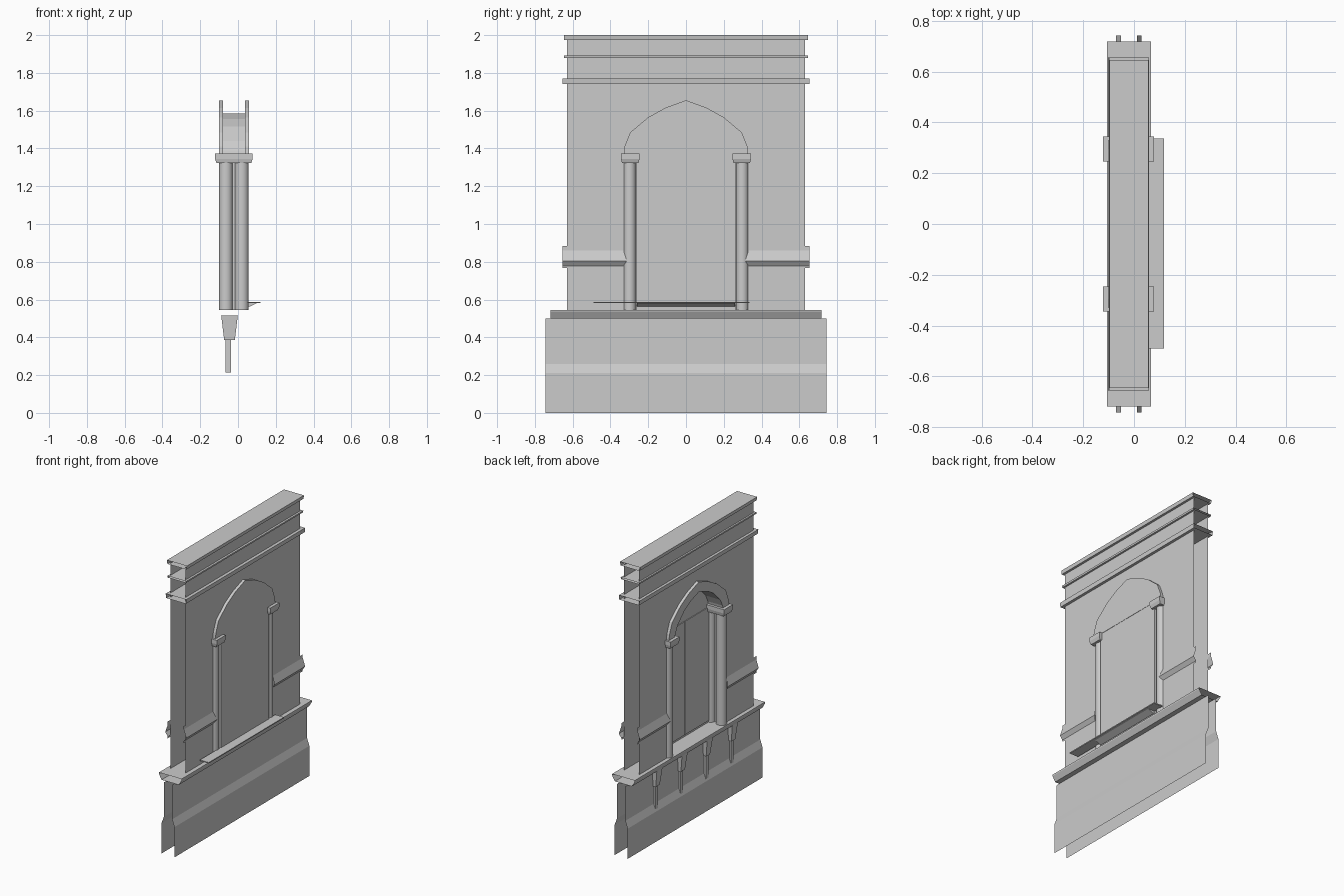
import bpy, bmesh, math

cube = bpy.data.objects.get("Cube")
if cube:
    bpy.data.objects.remove(cube, do_unlink=True)

stone = bpy.data.materials.new("grey_stone")
stone.use_nodes = True
GREY = (0.6, 0.6, 0.6, 1)
stone.diffuse_color = GREY
stone.node_tree.nodes["Principled BSDF"].inputs["Base Color"].default_value = GREY

MID = -0.02                    # centre plane of the wall
WALL = {-1: -0.08, 1: 0.037}   # x of the two wall skins
SIDE = {-1: "right", 1: "left"}


def finish(name, bm, sheet=False):
    """Turn a bmesh into a stone object with outward normals."""
    if sheet:
        bm.normal_update()
        for f in bm.faces:
            if f.normal.x * (f.calc_center_median().x - MID) < 0:
                f.normal_flip()
    else:
        bmesh.ops.recalc_face_normals(bm, faces=bm.faces)
    mesh = bpy.data.meshes.new(name)
    bm.to_mesh(mesh)
    bm.free()
    mesh.materials.append(stone)
    ob = bpy.data.objects.new(name, mesh)
    bpy.context.collection.objects.link(ob)
    return ob


def sweep(name, start, end, closed=False, caps=False, sheet=False):
    """Join two matching outlines of 3D points with quads."""
    bm = bmesh.new()
    a = [bm.verts.new(p) for p in start]
    b = [bm.verts.new(p) for p in end]
    n = len(a)
    for i in range(n if closed else n - 1):
        j = (i + 1) % n
        bm.faces.new((a[i], a[j], b[j], b[i]))
    if caps:
        bm.faces.new(a)
        bm.faces.new(b)
    return finish(name, bm, sheet)


def along_y(name, profile, y0, y1, **kw):
    return sweep(name, [(x, y0, z) for x, z in profile],
                 [(x, y1, z) for x, z in profile], **kw)


def along_x(name, outline, x0, x1, **kw):
    return sweep(name, [(x0, y, z) for y, z in outline],
                 [(x1, y, z) for y, z in outline], **kw)


def skin(name, outline, x):
    bm = bmesh.new()
    bm.faces.new([bm.verts.new((x, y, z)) for y, z in outline])
    return finish(name, bm, sheet=True)


def arch(half):
    """Mirror one half of an arch, listed from springing to peak."""
    return half + [(-y, z) for y, z in reversed(half[:-1])]


SPRING, FLOOR = 1.37, 0.546
outer = arch([(0.33, SPRING), (0.325, 1.41), (0.295, 1.485), (0.2, 1.565),
              (0.11, 1.615), (0, 1.655)])
inner = arch([(0.265, SPRING), (0.26, 1.39), (0.235, 1.44), (0.16, 1.515),
              (0.09, 1.555), (0, 1.585)])
JAMB = 0.298
niche = [(JAMB, FLOOR), (JAMB, SPRING)] + inner + [(-JAMB, SPRING), (-JAMB, FLOOR)]

# Wall skins, the right one cut by the niche
skin("left_wall", [(-0.63, FLOOR), (0.63, FLOOR), (0.63, 1.98), (-0.63, 1.98)], WALL[1])
skin("right_wall", [(0.63, FLOOR)] + niche +
     [(-0.63, FLOOR), (-0.63, 1.98), (0.63, 1.98)], WALL[-1])
along_x("niche_reveal", niche, WALL[-1], 0.013)

# Plinth skins with a sloped offset
for s in (-1, 1):
    plinth = [(MID + s * d, z) for d, z in
              ((0.032, 0.5), (0.032, 0.26), (0.05, 0.21), (0.05, 0))]
    along_y(SIDE[s] + "_plinth", plinth, -0.743, 0.743, sheet=True)


def hollow(name, steps, length):
    """Open-ended moulding; steps are half-width and height from the top down."""
    prof = [(MID + d, z) for d, z in steps]
    prof += [(MID - d, z) for d, z in reversed(steps)]
    along_y(name, prof, -length, length, closed=True)


hollow("plinth_ledge", [(0.087, 0.546), (0.087, 0.536), (0.066, 0.5)], 0.718)
hollow("top_cornice", [(0.077, 2.0), (0.073, 1.975)], 0.645)
hollow("middle_cornice", [(0.072, 1.892), (0.07, 1.88)], 0.645)
hollow("lower_cornice", [(0.079, 1.77), (0.076, 1.74)], 0.655)

# String courses either side of the columns
for s in (-1, 1):
    for e in (-1, 1):
        band = [(0.003, 0.883), (0.003, 0.86), (0.022, 0.805),
                (0.003, 0.778), (0.003, 0.766)]
        sweep(SIDE[s] + ("_front" if e < 0 else "_back") + "_string_course",
              [(WALL[s] + s * d, e * (0.335 - d), z) for d, z in band],
              [(WALL[s] + s * d, e * 0.655, z) for d, z in band], sheet=True)

# Arch mouldings: an open ring on the niche, a filled plate on the other face
ring_edge = outer + list(reversed(inner))
bm = bmesh.new()
rows = [[bm.verts.new((x, y, z)) for y, z in o]
        for x, o in ((-0.08, outer), (-0.1, outer), (-0.1, inner), (-0.08, inner))]
for r, t in zip(rows, rows[1:] + rows[:1]):
    for i in range(len(r) - 1):
        bm.faces.new((r[i], r[i + 1], t[i + 1], t[i]))
finish("niche_arch", bm)
along_x("blind_arch", outer, WALL[1], 0.057, closed=True, caps=True)

# Door panel closing the niche, with two thin leaves
panel = [(0.265, FLOOR)] + inner + [(-0.265, FLOOR)]
along_x("door_panel", panel, 0.013, 0.055, closed=True, caps=True)
for e in (-1, 1):
    leaf = [(e * 0.262, 0.56), (e * 0.003, 0.56), (e * 0.003, 1.35), (e * 0.262, 1.35)]
    along_x("front_door_leaf" if e < 0 else "back_door_leaf", leaf, 0.008, 0.014,
            closed=True, caps=True)


def block(name, x, y, top, bottom, z1, z0):
    """Tapered block; top and bottom are half-sizes in x and y."""
    loops = [[(x + i * h[0], y + j * h[1], z)
              for i, j in ((-1, -1), (1, -1), (1, 1), (-1, 1))]
             for h, z in ((bottom, z0), (top, z1))]
    return sweep(name, *loops, closed=True, caps=True)


# Columns and capitals
for s, x in ((-1, -0.064), (1, 0.02)):
    for e in (-1, 1):
        tag = SIDE[s] + ("_front" if e < 0 else "_back")
        y = e * JAMB
        circle = [(x + 0.036 * math.cos(t), y + 0.034 * math.sin(t))
                  for t in (math.tau * i / 24 for i in range(24))]
        shaft = sweep(tag + "_column", [(a, b, FLOOR) for a, b in circle],
                      [(a, b, 1.33) for a, b in circle], closed=True, caps=True)
        bpy.context.view_layer.objects.active = shaft
        bpy.ops.object.select_all(action="DESELECT")
        shaft.select_set(True)
        bpy.ops.object.shade_smooth_by_angle()
        block(tag + "_capital", x, e * 0.295, (0.058, 0.049), (0.05, 0.044), 1.345, 1.322)
        block(tag + "_capital_slab", x, e * 0.295, (0.058, 0.049), (0.058, 0.049), 1.372, 1.345)

# Sill shelf and the sloped strip below it
along_y("sill_shelf", [(0.05, 0.588), (0.118, 0.588), (0.118, 0.581), (0.05, 0.581)],
        -0.49, 0.337, closed=True, caps=True)
along_y("sill_support", [(0.05, 0.581), (0.1, 0.581), (0.06, 0.562), (0.05, 0.562)],
        -0.26, 0.26, closed=True, caps=True)

# Hanging brackets under the niche side ledge
for i in range(4):
    y = 0.415 - i * 0.277
    block(f"bracket_{i + 1}", -0.045, y, (0.044, 0.032), (0.028, 0.022), 0.515, 0.385)
    block(f"bracket_stem_{i + 1}", -0.051, y, (0.014, 0.014), (0.014, 0.014), 0.385, 0.215)
